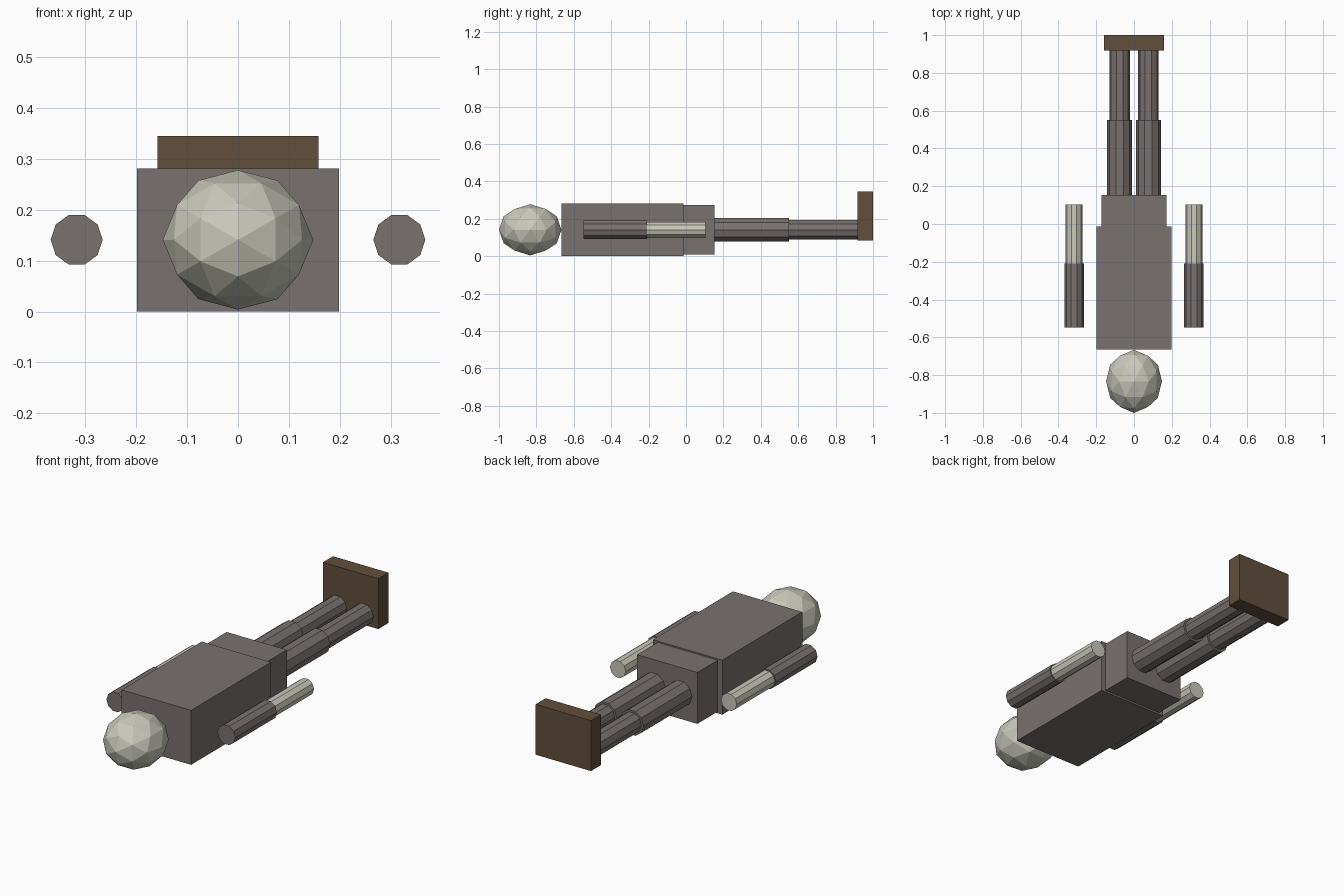
import bpy, bmesh, math
from mathutils import Vector, Matrix

if "Cube" in bpy.data.objects:
    bpy.data.objects.remove(bpy.data.objects["Cube"])


def material(name, rgb):
    m = bpy.data.materials.new(name)
    m.diffuse_color = (*rgb, 1)
    m.use_nodes = True
    m.node_tree.nodes["Principled BSDF"].inputs["Base Color"].default_value = m.diffuse_color
    return m


CLOTH = material("grey_brown_cloth", (0.19, 0.168, 0.16))
SKIN = material("pale_skin", (0.58, 0.58, 0.50))
LEATHER = material("brown_leather", (0.12, 0.077, 0.046))
MID_Z = 0.141


def finish(name, bm, mat):
    bmesh.ops.recalc_face_normals(bm, faces=bm.faces)
    me = bpy.data.meshes.new(name)
    bm.to_mesh(me)
    bm.free()
    me.materials.append(mat)
    ob = bpy.data.objects.new(name, me)
    bpy.context.collection.objects.link(ob)
    return ob


def box(name, mat, half_x, y0, y1, z0, z1):
    bm = bmesh.new()
    bmesh.ops.create_cube(bm, size=1)
    bmesh.ops.scale(bm, vec=(2 * half_x, y1 - y0, z1 - z0), verts=bm.verts)
    bmesh.ops.translate(bm, vec=(0, (y0 + y1) / 2, (z0 + z1) / 2), verts=bm.verts)
    finish(name, bm, mat)


def limb(name, mat, x, r, y0, y1):
    # Ten-sided rod along y, with a corner pointing along +x
    bm = bmesh.new()
    rings = [[bm.verts.new((x + r * math.cos(math.tau * i / 10), y,
                            MID_Z + r * math.sin(math.tau * i / 10)))
              for i in range(10)] for y in (y0, y1)]
    for i in range(10):
        j = (i + 1) % 10
        bm.faces.new((rings[0][i], rings[0][j], rings[1][j], rings[1][i]))
    for ring in rings:
        bm.faces.new(ring)
    finish(name, bm, mat)


# Head: icosahedron split once, stretched along the body
phi = (1 + math.sqrt(5)) / 2
corners = []
for a in (-1, 1):
    for b in (-phi, phi):
        corners += [Vector((0, b, a)), Vector((b, a, 0)), Vector((a, 0, b))]
mids = [p + q for i, p in enumerate(corners) for q in corners[:i]
        if (p - q).length < 2.1]
bm = bmesh.new()
for p in corners + mids:
    bm.verts.new(p.normalized())
bmesh.ops.convex_hull(bm, input=bm.verts)
bm.transform(Matrix.Translation((0, -0.833, MID_Z)) @ Matrix.Diagonal((0.148, 0.167, 0.137, 1)))
finish("head", bm, SKIN)

# Body blocks
box("torso", CLOTH, 0.198, -0.665, -0.013, 0.0, 0.281)
box("hips", CLOTH, 0.172, -0.013, 0.153, 0.009, 0.274)
box("shoes", LEATHER, 0.158, 0.918, 1.0, 0.085, 0.345)

# Arms and legs on both sides
for side, s in (("left", 1), ("right", -1)):
    limb(f"{side}_sleeve", CLOTH, s * 0.317, 0.051, -0.547, -0.208)
    limb(f"{side}_forearm", SKIN, s * 0.317, 0.045, -0.208, 0.103)
    limb(f"{side}_thigh", CLOTH, s * 0.076, 0.066, 0.153, 0.55)
    limb(f"{side}_shin", CLOTH, s * 0.076, 0.055, 0.55, 0.918)
